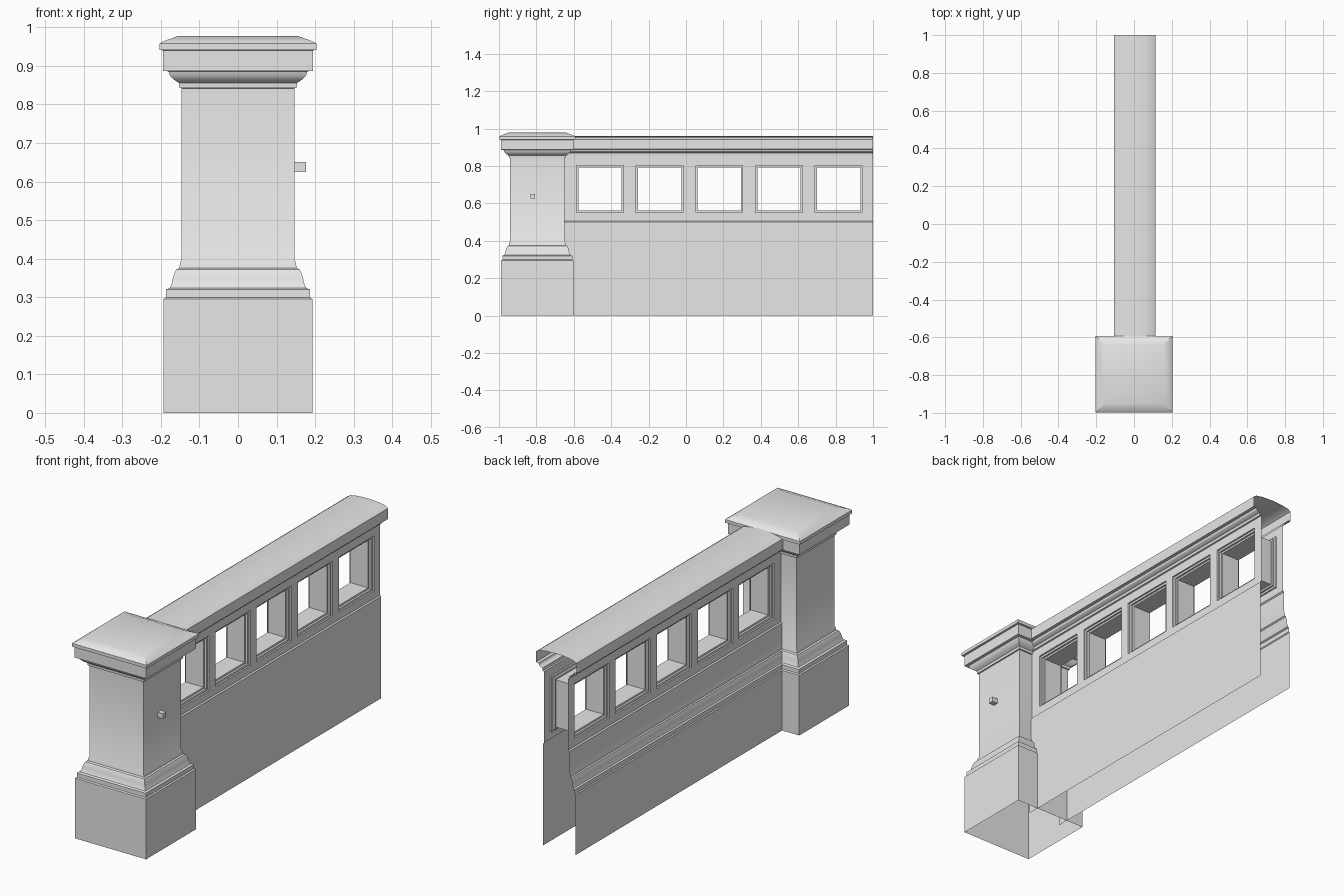
import bpy, bmesh, math

cube = bpy.data.objects.get("Cube")
if cube:
    bpy.data.objects.remove(cube, do_unlink=True)

stone = bpy.data.materials.new("pale_grey_stone")
stone.use_nodes = True
GREY = (0.8, 0.8, 0.8, 1)
stone.diffuse_color = GREY
stone.node_tree.nodes["Principled BSDF"].inputs["Base Color"].default_value = GREY


def finish(bm, name):
    """Weld, orient outward, shade and link a mesh."""
    bmesh.ops.remove_doubles(bm, verts=bm.verts, dist=0.0004)
    bmesh.ops.recalc_face_normals(bm, faces=bm.faces)
    top = max(bm.faces, key=lambda f: f.calc_center_median().z)
    if top.normal.z < 0:
        bmesh.ops.reverse_faces(bm, faces=bm.faces)
    mesh = bpy.data.meshes.new(name)
    bm.to_mesh(mesh)
    bm.free()
    mesh.materials.append(stone)
    obj = bpy.data.objects.new(name, mesh)
    bpy.context.collection.objects.link(obj)
    bpy.ops.object.select_all(action='DESELECT')
    obj.select_set(True)
    bpy.context.view_layer.objects.active = obj
    bpy.ops.object.shade_smooth_by_angle(angle=math.radians(28))
    return obj


def loft(bm, rings, closed):
    """Bridge successive rows of points with quads."""
    rows = [[bm.verts.new(p) for p in ring] for ring in rings]
    for a, b in zip(rows, rows[1:]):
        n = len(a)
        for i in range(n if closed else n - 1):
            j = (i + 1) % n
            bm.faces.new((a[i], a[j], b[j], b[i]))
    return rows


# Shared base moulding: half width, height
base = [(.193, 0), (.193, .295), (.187, .299), (.187, .32), (.177, .324),
        (.172, .335), (.169, .348), (.166, .36), (.16, .372), (.152, .376),
        (.15, .39), (.146, .398)]

# Pillar: square profile, open underneath
PY = -.795
head = [(.146, .842), (.152, .843), (.153, .856), (.16, .86), (.168, .866),
        (.177, .876), (.18, .886), (.194, .887), (.194, .94), (.203, .942),
        (.203, .958), (.196, .963), (.155, .978)]
bm = bmesh.new()
corners = ((-1, -1), (1, -1), (1, 1), (-1, 1))
rows = loft(bm, [[(sx * h, PY + sy * h, z) for sx, sy in corners]
                 for h, z in base + head], True)
bm.faces.new(rows[-1])
finish(bm, "pillar")

# Small peg on the pillar's left face
bm = bmesh.new()
bmesh.ops.create_cube(bm, size=1)
for v in bm.verts:
    v.co = (.158 + v.co.x * .036, -.82 + v.co.y * .025, .638 + v.co.z * .025)
finish(bm, "pillar_peg")

# Wall shell, divided lengthwise at the window edges
CX, PANEL, HALF, WZ = .005, .066, .135, .677
centres = [-.46 + .319 * i for i in range(5)]
ys = [-.66] + [c + s * HALF for c in centres for s in (-1, 1)] + [1]
zs = [.505, WZ - HALF, WZ + HALF, .855]
bm = bmesh.new()


def extrude_profile(points):
    loft(bm, [[(CX + x, y, z) for x, z in points] for y in ys], False)


# Plain face on the left, moulded plinth on the right
extrude_profile([(.072, 0), (.072, .5), (PANEL, .505)])
extrude_profile([(-.072 - (h - .146) * .7, z) for h, z in base]
                + [(-.072, .5), (-PANEL, .505)])

# Cornice and shallow arched coping
side = [(PANEL, .855), (.073, .857), (.074, .87), (.084, .873), (.092, .88),
        (.095, .889), (.11, .89), (.11, .942)]
arch = [(.11 * math.cos(a), .942 + .019 * math.sin(a))
        for a in (math.pi * k / 6 for k in range(1, 6))]
extrude_profile(side + arch + [(-x, z) for x, z in reversed(side)])

# Pierced upper panels on both sides
for x in (CX + PANEL, CX - PANEL):
    for i in range(len(ys) - 1):
        for k in range(3):
            if k == 1 and i % 2 == 1:
                continue
            loft(bm, [[(x, y, z) for z in zs[k:k + 2]] for y in ys[i:i + 2]], False)

# Stepped window reveals running through the wall
steps = [(PANEL, HALF), (PANEL - .008, HALF), (PANEL - .008, .125),
         (PANEL - .018, .125), (PANEL - .018, .116)]
steps += [(-x, h) for x, h in reversed(steps)]
for c in centres:
    loft(bm, [[(CX + x, c + sy * h, WZ + sz * h) for sy, sz in corners]
              for x, h in steps], True)
finish(bm, "parapet_wall")
